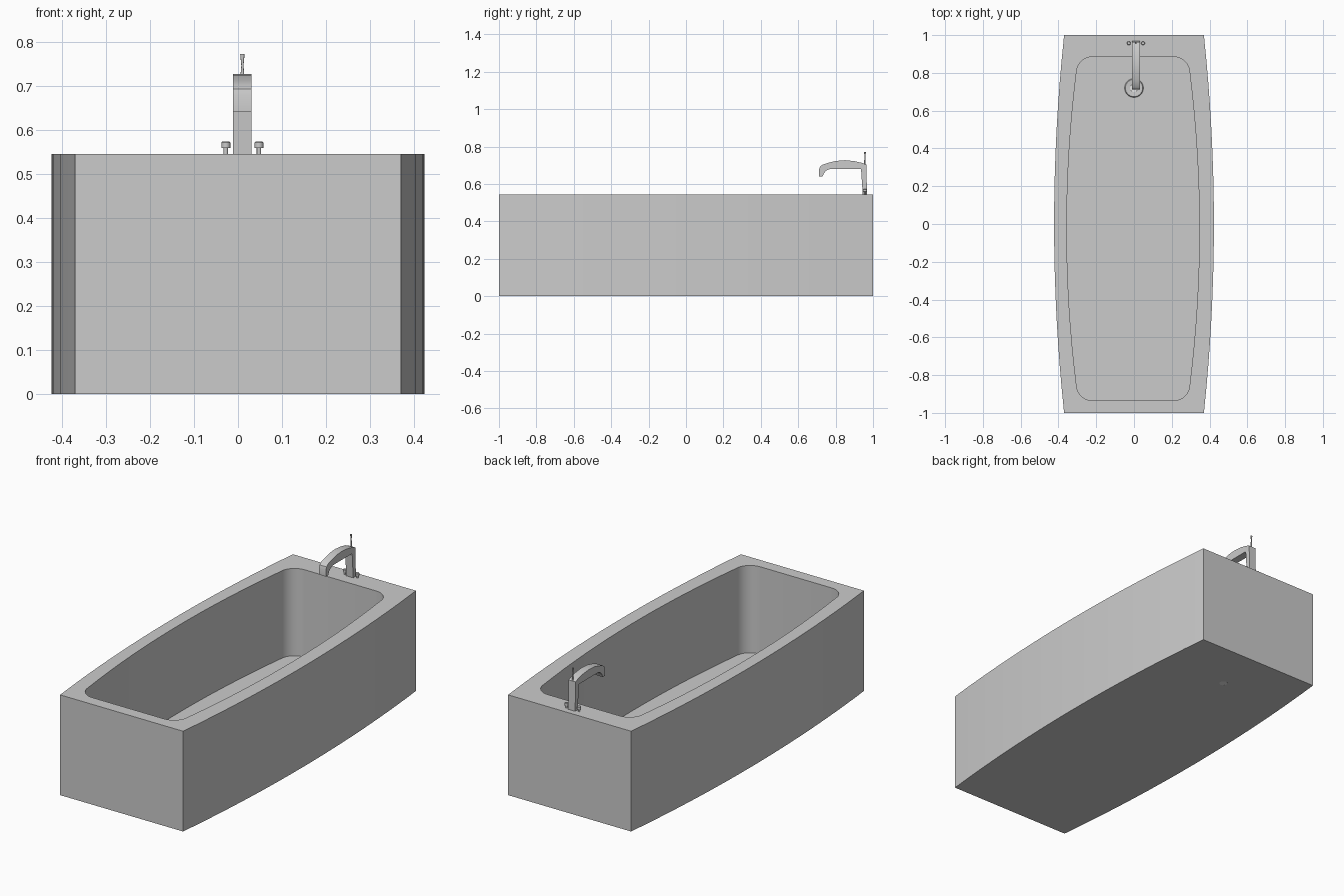
import bpy, bmesh, math

cube = bpy.data.objects.get("Cube")
if cube:
    bpy.data.objects.remove(cube, do_unlink=True)


def material(name, value):
    m = bpy.data.materials.new(name)
    m.use_nodes = True
    colour = (value, value, value, 1)
    m.diffuse_color = colour
    m.node_tree.nodes["Principled BSDF"].inputs["Base Color"].default_value = colour
    return m


GREY = material("plain grey", 0.6)
PALE = material("pale white", 0.9)

RIM, FLOOR = 0.545, 0.07
DRAIN_Y = 0.72
TAP_X, TAP_Y = 0.01, 0.957


def finish(name, bm, mat=GREY):
    bmesh.ops.recalc_face_normals(bm, faces=bm.faces)
    mesh = bpy.data.meshes.new(name)
    bm.to_mesh(mesh)
    bm.free()
    mesh.materials.append(mat)
    obj = bpy.data.objects.new(name, mesh)
    bpy.context.collection.objects.link(obj)
    bpy.ops.object.select_all(action="DESELECT")
    obj.select_set(True)
    bpy.context.view_layer.objects.active = obj
    bpy.ops.object.shade_smooth_by_angle(angle=math.radians(30))
    return obj


def loop(bm, points, z):
    verts = [bm.verts.new((x, y, z)) for x, y in points]
    edges = [bm.edges.new((verts[i - 1], verts[i])) for i in range(len(verts))]
    return verts, edges


def wall(bm, a, b):
    for i in range(len(a)):
        bm.faces.new((a[i - 1], a[i], b[i], b[i - 1]))


def circle(radius, cx, cy, n=24):
    return [(cx + radius * math.cos(math.tau * i / n),
             cy + radius * math.sin(math.tau * i / n)) for i in range(n)]


def bowed_side(y0, y1, edge, bulge, n):
    """Points of a +x side that bows outwards between y0 and y1."""
    return [(edge + bulge * (1 - (2 * i / n - 1) ** 2), y0 + (y1 - y0) * i / n)
            for i in range(n + 1)]


def corner(cx, cy, r, start, n=8):
    """Interior points of a quarter-circle corner."""
    return [(cx + r * math.cos(math.radians(start + 90 * i / n)),
             cy + r * math.sin(math.radians(start + 90 * i / n))) for i in range(1, n + 1)]


# Outlines of the shell and the basin
side = bowed_side(-1, 1, 0.37, 0.053, 16)
outer = side + [(-x, -y) for x, y in side]

r, low, high = 0.085, -0.85, 0.80
half = corner(0.215, low, r, 270)[:-1]
half = [(0.215, low - r)] + half + bowed_side(low, high, 0.30, 0.051, 16)
half += corner(0.215, high, r, 0)
inner = [(x - 0.005, y) for x, y in half] + [(-x - 0.005, y) for x, y in reversed(half)]
hole = circle(0.021, 0, DRAIN_Y)

# Tub: shell, rim, basin and drain hole in one closed mesh
bm = bmesh.new()
base, base_e = loop(bm, outer, 0)
top, top_e = loop(bm, outer, RIM)
lip, lip_e = loop(bm, inner, RIM)
bed, bed_e = loop(bm, inner, FLOOR)
hole_low, hole_low_e = loop(bm, hole, 0)
hole_high, hole_high_e = loop(bm, hole, FLOOR)
for a, b in ((base, top), (lip, bed), (hole_low, hole_high)):
    wall(bm, a, b)
for edges in (top_e + lip_e, bed_e + hole_high_e, base_e + hole_low_e):
    bmesh.ops.triangle_fill(bm, use_beauty=True, use_dissolve=False, edges=edges)
finish("tub", bm)


def lathe(name, profile, x, y, n=24, mat=GREY, closed=False):
    """Turn a (radius, z) profile about a vertical axis."""
    bm = bmesh.new()
    rings = [loop(bm, circle(rad, x, y, n), z)[0] for rad, z in profile]
    for a, b in zip(rings, rings[1:]):
        wall(bm, a, b)
    if closed:
        wall(bm, rings[-1], rings[0])
    else:
        bm.faces.new(rings[0])
        bm.faces.new(rings[-1])
    return finish(name, bm, mat)


# Drain
lathe("drain_ring", [(0.021, FLOOR), (0.05, FLOOR), (0.046, FLOOR + 0.006),
                     (0.021, FLOOR + 0.004)], 0, DRAIN_Y, closed=True)
lathe("drain_plug", [(0.0205, 0), (0.0205, FLOOR + 0.002)], 0, DRAIN_Y, mat=PALE)

# Tap: side profile (y, z) extruded across its width
profile = [(0.945, RIM), (0.968, RIM), (0.964, 0.703), (0.94, 0.713), (0.90, 0.722),
           (0.85, 0.727), (0.80, 0.723), (0.76, 0.713), (0.73, 0.703), (0.716, 0.692),
           (0.711, 0.675), (0.711, 0.641), (0.731, 0.641), (0.737, 0.657),
           (0.75, 0.672), (0.77, 0.68), (0.936, 0.68)]
bm = bmesh.new()
sides = [[bm.verts.new((x, y, z)) for y, z in profile]
         for x in (TAP_X - 0.021, TAP_X + 0.021)]
wall(bm, *sides)
for s in sides:
    bm.faces.new(s)
finish("tap_spout", bm)

# Lever on top of the tap, flaring at its tip
lathe("tap_lever", [(0.004, 0.69), (0.004, 0.728), (0.0025, 0.745), (0.005, 0.772)],
      TAP_X, TAP_Y, 12)

# Pair of turning knobs
for name, s in (("left_knob", 1), ("right_knob", -1)):
    lathe(name, [(0.005, RIM), (0.005, 0.558), (0.010, 0.559), (0.010, 0.571),
                 (0.008, 0.573)], TAP_X + s * 0.0375, TAP_Y, 16)
